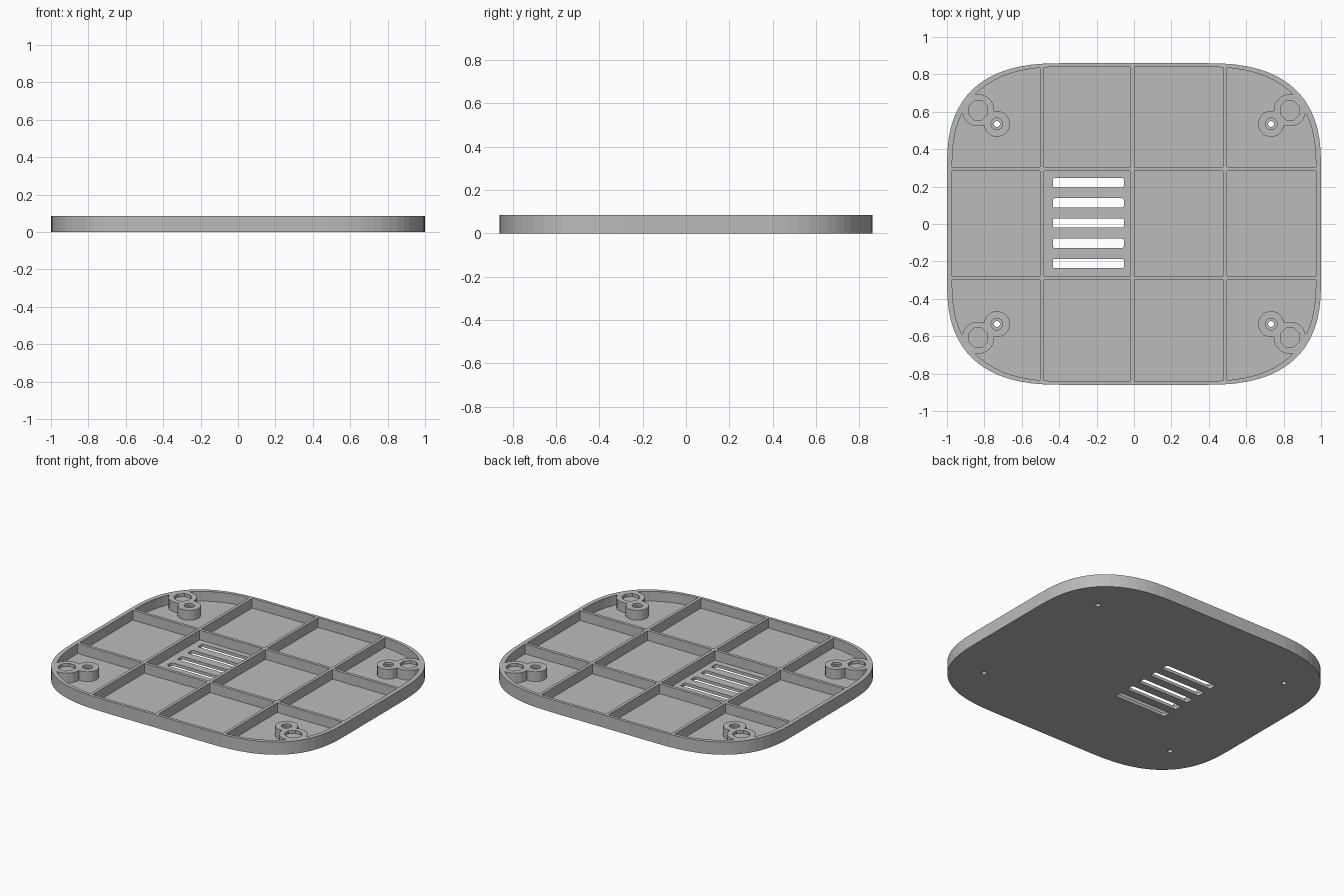
import bpy, bmesh, math

cube = bpy.data.objects.get("Cube")
if cube:
    bpy.data.objects.remove(cube, do_unlink=True)

HEIGHT, FLOOR = 0.085, 0.02

grey = bpy.data.materials.new("plain grey")
grey.use_nodes = True
grey.diffuse_color = (0.5, 0.5, 0.5, 1)
grey.node_tree.nodes["Principled BSDF"].inputs["Base Color"].default_value = (0.5, 0.5, 0.5, 1)


def prism(name, points, z0, z1):
    """Extrude a closed outline from z0 to z1."""
    bm = bmesh.new()
    face = bm.faces.new([bm.verts.new((x, y, z0)) for x, y in points])
    top = bmesh.ops.extrude_face_region(bm, geom=[face])["geom"]
    bmesh.ops.translate(bm, vec=(0, 0, z1 - z0),
                        verts=[g for g in top if isinstance(g, bmesh.types.BMVert)])
    bmesh.ops.recalc_face_normals(bm, faces=bm.faces)
    mesh = bpy.data.meshes.new(name)
    bm.to_mesh(mesh)
    bm.free()
    mesh.materials.append(grey)
    obj = bpy.data.objects.new(name, mesh)
    bpy.context.collection.objects.link(obj)
    return obj


def circle(cx, cy, r, sides):
    angles = [math.tau * (i + 0.5) / sides for i in range(sides)]
    return [(cx + r * math.cos(a), cy + r * math.sin(a)) for a in angles]


def rounded_box(cx, cy, hx, hy, fx, fy, power, steps):
    """Outline with straight sides (half lengths fx, fy) and superelliptic corners."""
    points = []
    for q in range(4):
        sx, sy = (1, -1, -1, 1)[q], (1, 1, -1, -1)[q]
        for i in range(steps + 1):
            a = math.pi / 2 * (i if q % 2 == 0 else steps - i) / steps
            c, s = max(0, math.cos(a)), max(0, math.sin(a))
            points.append((cx + sx * (fx + (hx - fx) * c ** (2 / power)),
                           cy + sy * (fy + (hy - fy) * s ** (2 / power))))
    return points


def subtract(target, cutter):
    """Cut one solid from another and discard the cutter."""
    cutter.hide_render = True
    mod = target.modifiers.new("cut", 'BOOLEAN')
    mod.operation, mod.solver, mod.object = 'DIFFERENCE', 'EXACT', cutter
    bpy.context.view_layer.objects.active = target
    bpy.ops.object.modifier_apply(modifier=mod.name)
    bpy.data.objects.remove(cutter, do_unlink=True)


def box(x0, x1, y0, y1):
    return [(x0, y0), (x1, y0), (x1, y1), (x0, y1)]


# Rounded outer body and the hollow inside it
tray = prism("base_tray", rounded_box(0, 0, 1, 0.86, 0.37, 0.3, 2.6, 16), 0, HEIGHT)
hollow = prism("hollow", rounded_box(0, 0, 0.973, 0.84, 0.36, 0.29, 2.6, 16), FLOOR, HEIGHT + 0.05)

# Stiffening ribs left standing in the hollow
RIB = 0.01
for x in (-0.492, -0.008, 0.487):
    subtract(hollow, prism("rib", box(x - RIB, x + RIB, -1.1, 1.1), -0.1, 0.3))
for y in (-0.287, 0.294):
    subtract(hollow, prism("rib", box(-1.1, 1.1, y - RIB, y + RIB), -0.1, 0.3))

# Corner bosses left standing in the hollow
corners = [(sx, sy) for sx in (-1, 1) for sy in (-1, 1)]
for sx, sy in corners:
    subtract(hollow, prism("foot_boss", circle(sx * 0.833, sy * 0.608, 0.087, 16), -0.1, 0.3))
    subtract(hollow, prism("screw_boss", circle(sx * 0.733, sy * 0.535, 0.07, 16), -0.1, 0.3))
subtract(tray, hollow)

# Boss recesses and screw holes
for sx, sy in corners:
    x, y = sx * 0.733, sy * 0.535
    subtract(tray, prism("foot_recess", circle(sx * 0.833, sy * 0.608, 0.055, 8), HEIGHT - 0.02, 0.2))
    subtract(tray, prism("screw_recess", circle(x, y, 0.032, 12), HEIGHT - 0.015, 0.2))
    subtract(tray, prism("screw_hole", circle(x, y, 0.016, 12), -0.1, 0.2))

# Ventilation slots through the floor
for i in range(5):
    outline = rounded_box(-0.244, 0.005 + 0.108 * (i - 2), 0.19, 0.025, 0.18, 0.015, 2, 3)
    subtract(tray, prism("vent_slot", outline, -0.1, 0.2))
